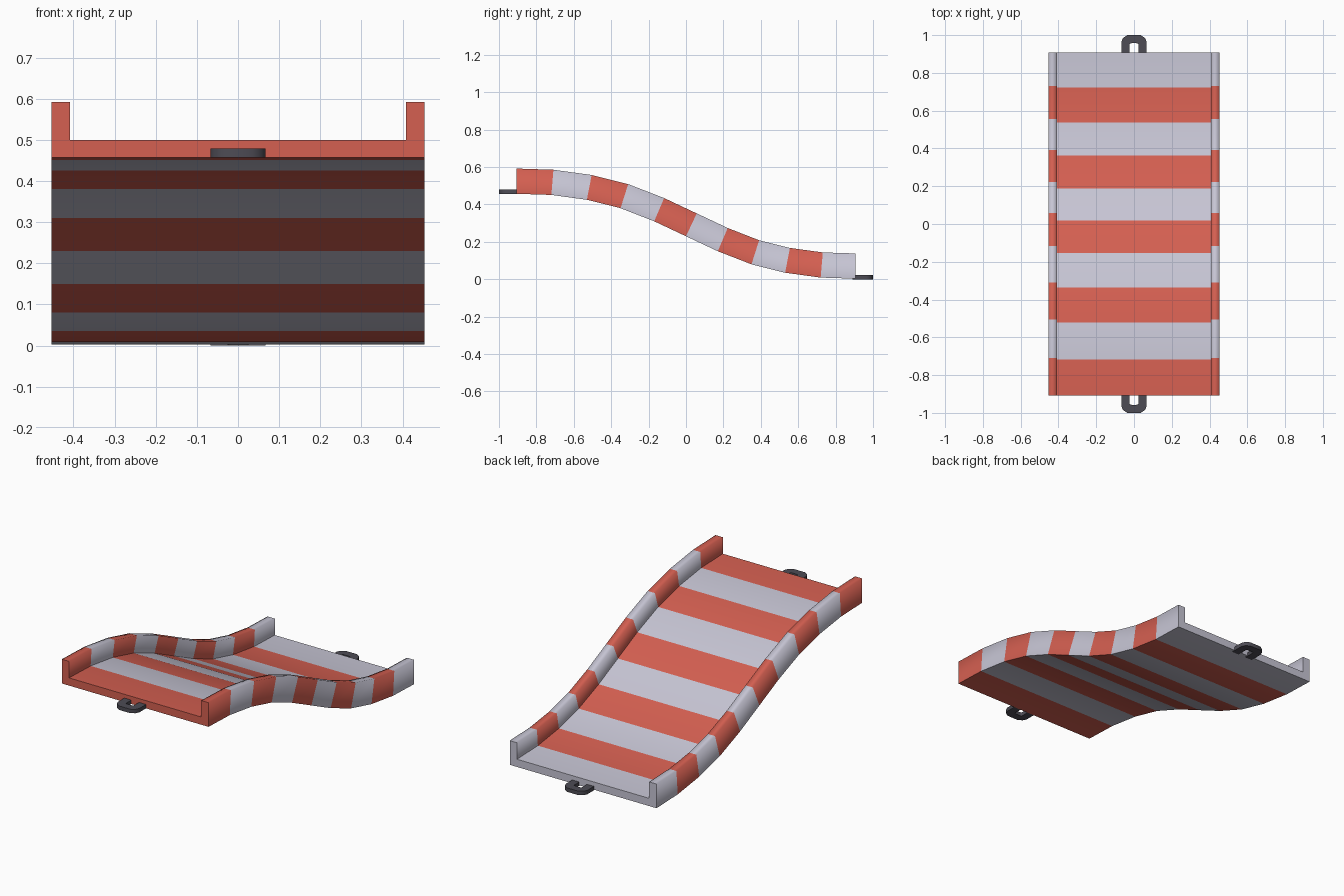
import bpy, bmesh, math
from mathutils import Vector

if "Cube" in bpy.data.objects:
    bpy.data.objects.remove(bpy.data.objects["Cube"])


def material(name, rgb):
    m = bpy.data.materials.new(name)
    m.diffuse_color = (*rgb, 1)
    m.use_nodes = True
    m.node_tree.nodes["Principled BSDF"].inputs["Base Color"].default_value = m.diffuse_color
    return m


RED = material("coral red", (0.66, 0.115, 0.082))
WHITE = material("pale grey", (0.57, 0.56, 0.66))
DARK = material("dark grey", (0.075, 0.072, 0.09))


def finish(bm, name, mats):
    bmesh.ops.recalc_face_normals(bm, faces=bm.faces)
    me = bpy.data.meshes.new(name)
    bm.to_mesh(me)
    bm.free()
    for m in mats:
        me.materials.append(m)
    ob = bpy.data.objects.new(name, me)
    bpy.context.collection.objects.link(ob)
    return ob


# striped chute: U-shaped section swept along an S path, one stripe per step
half = [(0.0, 0.0), (0.17, 0.08), (0.35, 0.15), (0.53, 0.195), (0.72, 0.221), (0.907, 0.227)]
path = [Vector((0, -y, 0.23 + z)) for y, z in reversed(half)]
path += [Vector((0, y, 0.23 - z)) for y, z in half[1:]]
W, I, H, F = 0.453, 0.408, 0.135, 0.043
section = [(-W, 0), (W, 0), (W, H), (I, H), (I, F), (-I, F), (-I, H), (-W, H)]
sharp_corners = {0, 1, 4, 5}

bm = bmesh.new()
rings = []
for i, p in enumerate(path):
    if i in (0, len(path) - 1):
        t = Vector((0, 1, 0))
    else:
        t = ((path[i + 1] - p).normalized() + (p - path[i - 1]).normalized()).normalized()
    up = Vector((0, -t.z, t.y))
    rings.append([bm.verts.new(p + Vector((x, 0, 0)) + up * h) for x, h in section])
n = len(section)
for i, (a, b) in enumerate(zip(rings, rings[1:])):
    for k in range(n):
        j = (k + 1) % n
        f = bm.faces.new((a[k], a[j], b[j], b[k]))
        f.material_index = i % 2
        f.smooth = True
    for k in sharp_corners:
        bm.edges.get((a[k], b[k])).smooth = False
# end caps, split into floor and two rails
for ring, mat in ((rings[0], 0), (rings[-1], 1)):
    for idx in ((0, 1, 4, 5), (1, 2, 3, 4), (0, 5, 6, 7)):
        f = bm.faces.new([ring[k] for k in idx])
        f.material_index = mat
        for e in f.edges:
            e.smooth = False
finish(bm, "striped_chute", (RED, WHITE))


# flat connecting loops at both ends
def loop(name, sign, z0):
    outer = [(0.067, 0.89), (0.067, 0.965), (0.058, 0.985), (0.035, 1.0)]
    inner = [(0.024, 0.89), (0.024, 0.952), (0.02, 0.956), (0.012, 0.957)]
    outer += [(-x, y) for x, y in reversed(outer)]
    inner += [(-x, y) for x, y in reversed(inner)]
    bm = bmesh.new()
    rows = []
    for (ox, oy), (ix, iy) in zip(outer, inner):
        rows.append([bm.verts.new((x, sign * y, z)) for x, y, z in (
            (ox, oy, z0), (ox, oy, z0 + 0.022), (ix, iy, z0 + 0.022), (ix, iy, z0))])
    for a, b in zip(rows, rows[1:]):
        for k in range(4):
            j = (k + 1) % 4
            f = bm.faces.new((a[k], a[j], b[j], b[k]))
            f.smooth = True
            for e in (bm.edges.get((a[k], b[k])), bm.edges.get((a[j], b[j]))):
                e.smooth = False
    bm.faces.new(rows[0])
    bm.faces.new(rows[-1])
    finish(bm, name, (DARK,))


loop("front_loop", -1, 0.457)
loop("back_loop", 1, 0.0)
